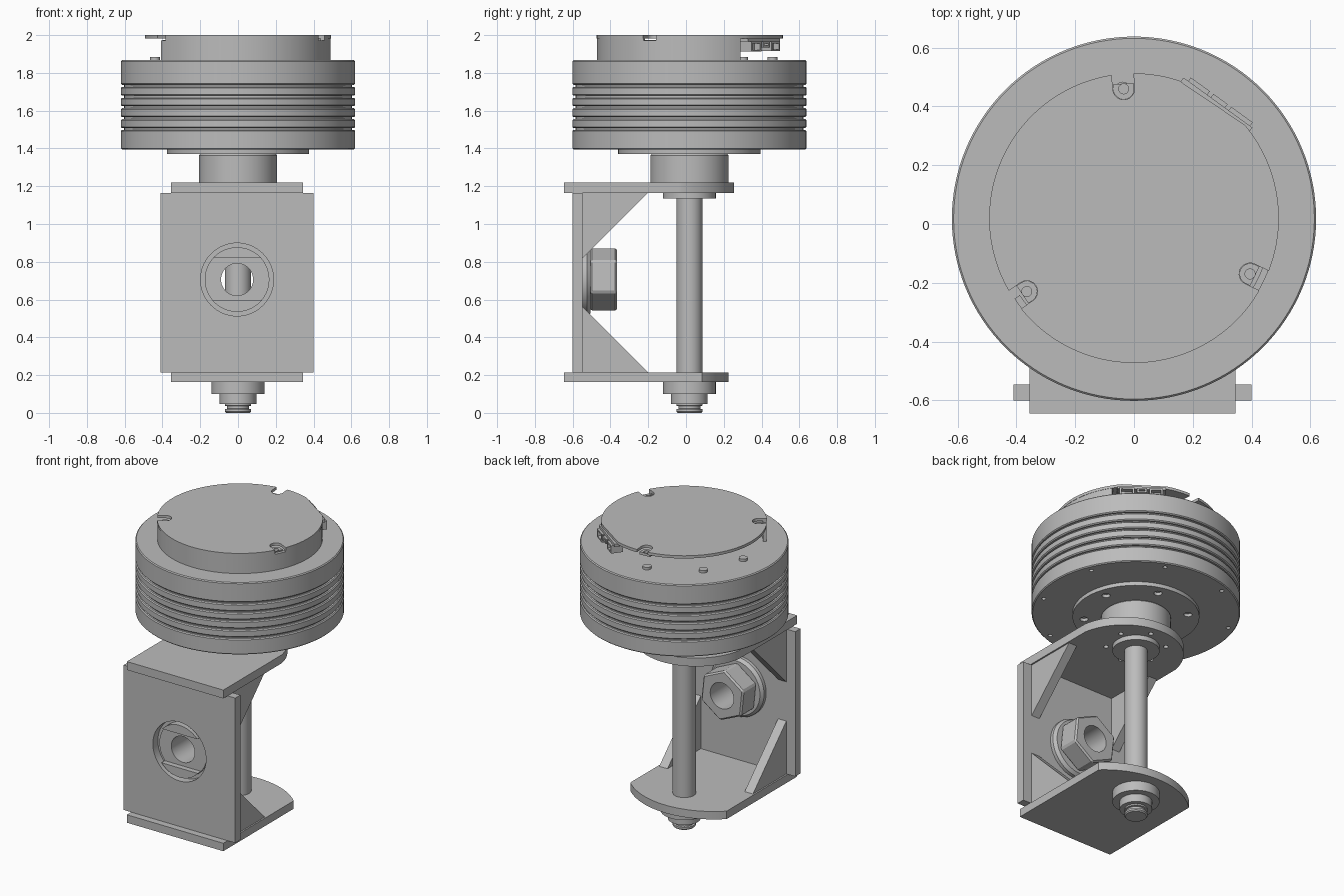
import bpy, bmesh, math
from math import cos, sin, pi, radians
from mathutils import Matrix, Vector

if "Cube" in bpy.data.objects:
    bpy.data.objects.remove(bpy.data.objects["Cube"])

GREY = 0.5
metal = bpy.data.materials.new("plain_grey_metal")
metal.use_nodes = True
metal.diffuse_color = (GREY, GREY, GREY, 1)
metal.node_tree.nodes["Principled BSDF"].inputs["Base Color"].default_value = (GREY, GREY, GREY, 1)

AX = 0.018          # y of the main axis
PX = -0.005         # x centre of the bracket
BOLT = (PX, 0, 0.706)
TO_Y = Matrix.Rotation(-pi / 2, 4, 'X')


def finish(name, bm, matrix=None):
    bmesh.ops.remove_doubles(bm, verts=bm.verts, dist=1e-5)
    bmesh.ops.recalc_face_normals(bm, faces=bm.faces)
    if matrix:
        bm.transform(matrix)
    mesh = bpy.data.meshes.new(name)
    bm.to_mesh(mesh)
    bm.free()
    mesh.materials.append(metal)
    ob = bpy.data.objects.new(name, mesh)
    bpy.context.collection.objects.link(ob)
    return ob


def lathe(name, profile, matrix=Matrix.Translation((0, AX, 0)), steps=96):
    """Revolve an (r, z) profile that starts and ends on the axis."""
    bm = bmesh.new()
    vs = [bm.verts.new((r, 0, z)) for r, z in profile]
    es = [bm.edges.new(p) for p in zip(vs, vs[1:])]
    bmesh.ops.spin(bm, geom=vs + es, cent=(0, 0, 0), axis=(0, 0, 1),
                   angle=2 * pi, steps=steps, use_merge=False)
    return finish(name, bm, matrix)


def prisms(name, outlines, z0, z1, matrix=None):
    """Extrude one or more outlines between two heights."""
    bm = bmesh.new()
    for pts in outlines:
        face = bm.faces.new([bm.verts.new((x, y, z0)) for x, y in pts])
        top = bmesh.ops.extrude_face_region(bm, geom=[face], use_keep_orig=True)
        moved = [v for v in top["geom"] if isinstance(v, bmesh.types.BMVert)]
        bmesh.ops.translate(bm, verts=moved, vec=(0, 0, z1 - z0))
    return finish(name, bm, matrix)


def arc(cx, cy, r, a0, a1, n):
    return [(cx + r * cos(radians(a0 + (a1 - a0) * i / n)),
             cy + r * sin(radians(a0 + (a1 - a0) * i / n))) for i in range(n + 1)]


def circle(cx, cy, r, n=24):
    return arc(cx, cy, r, 0, 360, n)[:-1]


def ring(n, radius, r, offset):
    return [circle(radius * cos(radians(offset + 360 * i / n)),
                   AX + radius * sin(radians(offset + 360 * i / n)), r, 16) for i in range(n)]


def box(name, x, y, z, matrix=None):
    return prisms(name, [[(x[0], y[0]), (x[1], y[0]), (x[1], y[1]), (x[0], y[1])]], z[0], z[1], matrix)


def apply(ob, mod):
    bpy.context.view_layer.objects.active = ob
    bpy.ops.object.modifier_apply(modifier=mod.name)


def cut(ob, cutter):
    mod = ob.modifiers.new("cut", 'BOOLEAN')
    mod.operation, mod.solver, mod.object = 'DIFFERENCE', 'EXACT', cutter
    apply(ob, mod)
    bpy.data.objects.remove(cutter)


# Drum with ribbed side and bolt holes underneath
R, GROOVE, C = 0.62, 0.603, 0.006
bands = [(1.395, 1.498), (1.508, 1.555), (1.566, 1.613), (1.624, 1.668), (1.679, 1.726), (1.737, 1.867)]
profile = [(0, bands[0][0])]
for lo, hi in bands:
    profile += [(GROOVE, lo), (R - C, lo), (R, lo + C), (R, hi - C), (R - C, hi), (GROOVE, hi)]
drum = lathe("ribbed_drum", profile + [(0, bands[-1][1])], steps=128)
cut(drum, prisms("drum_holes", ring(8, 0.575, 0.013, 22.5), 1.36, 1.42))

# Mounting flange and neck
flange = lathe("drum_flange", [(0, 1.37), (0.377, 1.37), (0.377, 1.397), (0, 1.397)])
cut(flange, prisms("flange_holes", ring(6, 0.31, 0.025, 15), 1.35, 1.39))
lathe("neck", [(0, 1.21), (0.207, 1.21), (0.207, 1.363), (0.195, 1.375), (0, 1.375)])

# Top cover: thin lid on a partial wall, with three notched screw tabs
LR, LY = 0.493, 0.02
lid = prisms("cover_lid", [arc(0, LY, LR, 72, 400, 110)], 1.982, 2.0)
wall = prisms("cover_wall", [arc(0, LY, LR - 0.002, 214, 393, 64) + arc(0, LY, LR - 0.024, 393, 214, 64)],
              1.86, 1.985)
for i, (ex, ey) in enumerate([(-0.035, 0.46), (0.395, -0.17), (-0.365, -0.23)]):
    a = math.degrees(math.atan2(ey - LY, ex))
    d = Vector((cos(radians(a)), sin(radians(a))))

    def slot(r, length):
        u = arc(ex, ey, r, a + 90, a + 270, 12)
        return u + [(u[-1][0] + d.x * length, u[-1][1] + d.y * length),
                    (u[0][0] + d.x * length, u[0][1] + d.y * length)]
    for part in (lid, wall):
        cut(part, prisms("notch", [slot(0.037, 0.12)], 1.972, 2.05))
    tab = prisms(f"screw_tab_{i + 1}", [slot(0.036, 0.018)], 1.955, 1.973)
    cut(tab, prisms("tab_hole", [circle(ex, ey, 0.017)], 1.94, 1.99))

# Small screws on the open side of the drum top
for i, ang in enumerate((95, 140, 178)):
    prisms(f"deck_screw_{i + 1}", [circle(0.44 * cos(radians(ang)), LY + 0.44 * sin(radians(ang)), 0.026)],
           1.86, 1.883)

# Connector block behind the flat of the lid
at = Matrix.Translation((0.27, 0.40, 0)) @ Matrix.Rotation(radians(-36), 4, 'Z')
box("circuit_board", (-0.14, 0.15), (-0.06, 0.02), (1.965, 1.983), at)
for i, (x0, x1, z0) in enumerate([(-0.12, -0.04, 1.915), (-0.025, 0.035, 1.935), (0.05, 0.14, 1.912)]):
    plug = box(f"connector_{i + 1}", (x0, x1), (-0.04, 0.035), (z0, 1.966), at)
    cut(plug, box("socket", (x0 + 0.012, x1 - 0.012), (0.0, 0.05), (z0 + 0.01, 1.956), at))


# Bracket plates with curved back edges
def plate(name, y_side, y_back, z0, z1):
    half, sag = 0.35, y_back - y_side
    r = (half ** 2 + sag ** 2) / (2 * sag)
    a = math.degrees(math.asin(half / r))
    pts = [(PX - half, -0.645), (PX + half, -0.645)] + arc(PX, y_back - r, r, 90 - a, 90 + a, 40)
    return prisms(name, [pts], z0, z1)


top = plate("top_plate", -0.04, 0.255, 1.165, 1.22)
cut(top, prisms("plate_holes", ring(6, 0.178, 0.015, 20), 1.15, 1.2))
plate("bottom_plate", 0.085, 0.225, 0.163, 0.215)

front = box("front_plate", (-0.41, 0.40), (-0.6, -0.547), (0.215, 1.165))
bolt_at = Matrix.Translation(BOLT) @ TO_Y
cut(front, prisms("plate_bore", [circle(0, 0, 0.193, 64)], -0.7, -0.5, bolt_at))

# Triangular gussets in the four corners
LEG, YF = 0.35, -0.55
# outline is in (y, z); the matrix stands it up along x
STAND = Matrix(((0, 0, 1, 0), (1, 0, 0, 0), (0, 1, 0, 0), (0, 0, 0, 1)))
for side, x0 in (("right", PX - 0.34), ("left", PX + 0.28)):
    for level, z, s in (("lower", 0.214, 1), ("upper", 1.166, -1)):
        prisms(f"{level}_{side}_gusset", [[(YF, z), (YF + LEG, z), (YF, z + s * LEG)]], x0, x0 + 0.06, STAND)

# Hollow bolt with slotted front face, and its hexagonal nut
bolt = lathe("slotted_bushing", [(0, -0.598), (0.171, -0.598), (0.171, -0.548), (0.194, -0.548),
                                 (0.194, -0.525), (0.178, -0.505), (0, -0.505)], bolt_at, 64)
cut(bolt, box("slot", (-0.3, 0.3), (-0.7, -0.563), (0.597, 0.82)))
nut = prisms("hex_nut", [arc(0, 0, 0.169, -36, 264, 5)], -0.507, -0.365, bolt_at)
bevel = nut.modifiers.new("bevel", 'BEVEL')
bevel.width, bevel.segments = 0.01, 1
apply(nut, bevel)
for part in (bolt, nut):
    cut(part, prisms("bore", [circle(0, 0, 0.085, 48)], -0.8, -0.2, bolt_at))

# Vertical shaft with stepped end, groove and collars
lathe("shaft", [(0, 0), (0.062, 0), (0.069, 0.007), (0.069, 0.02), (0.058, 0.022), (0.058, 0.036),
                (0.069, 0.038), (0.069, 1.17), (0, 1.17)], steps=48)
lathe("lower_collar", [(0, 0.1), (0.14, 0.1), (0.14, 0.165), (0, 0.165)], steps=64)
lathe("end_nut", [(0, 0.048), (0.097, 0.048), (0.097, 0.102), (0, 0.102)], steps=64)
lathe("upper_collar", [(0, 1.135), (0.14, 1.135), (0.14, 1.167), (0, 1.167)], steps=64)

# Smooth round sides, keep edges crisp
bpy.ops.object.select_all(action='DESELECT')
for ob in bpy.context.collection.objects:
    if ob.type == 'MESH' and metal.name in ob.data.materials:
        ob.select_set(True)
        bpy.context.view_layer.objects.active = ob
bpy.ops.object.shade_smooth_by_angle(angle=radians(25))
